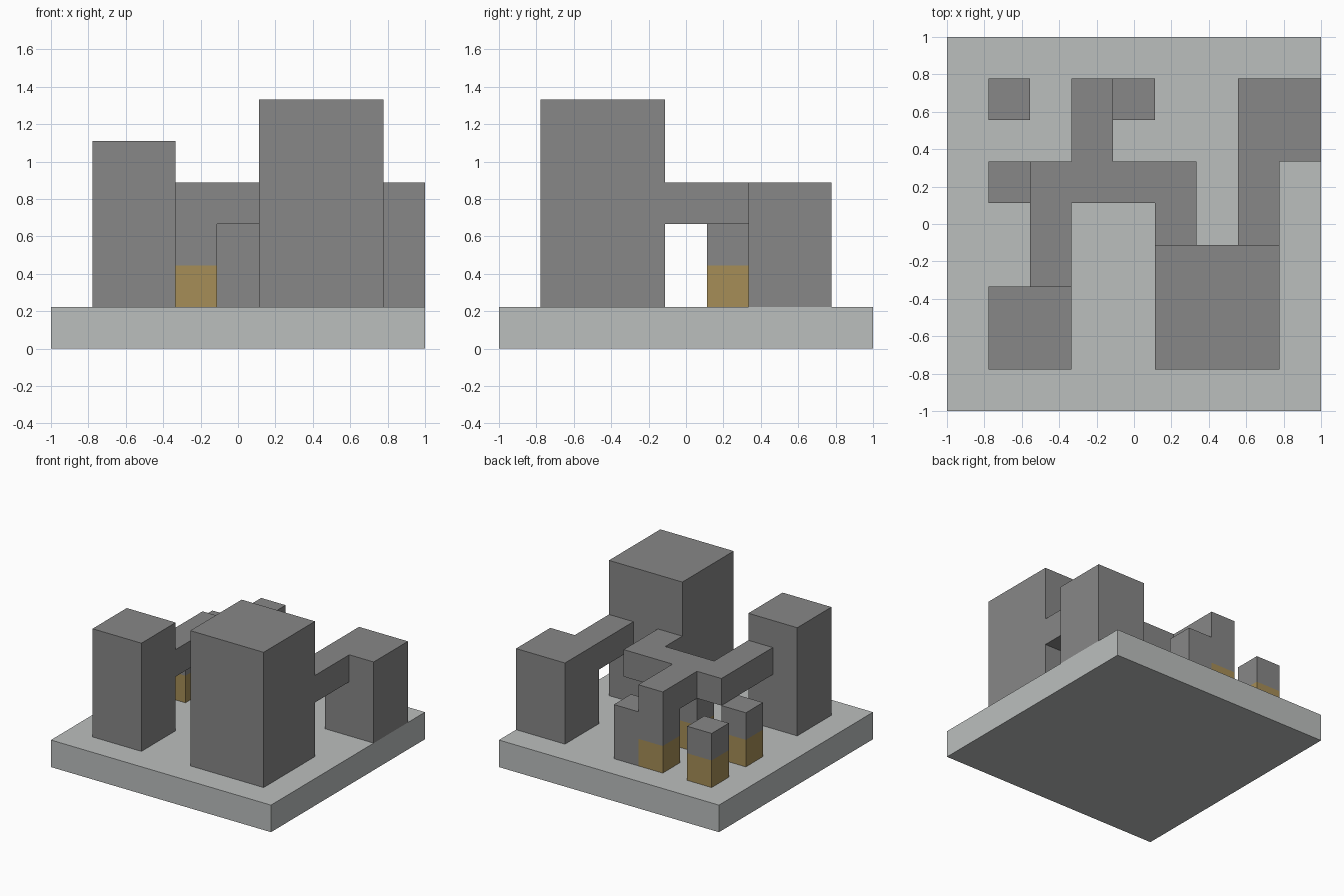
import bpy
import bmesh
from mathutils import Vector

cube = bpy.data.objects.get("Cube")
if cube:
    bpy.data.objects.remove(cube, do_unlink=True)

U = 2 / 9  # one grid cell; the plinth is nine cells wide


def material(name, colour):
    mat = bpy.data.materials.new(name)
    mat.use_nodes = True
    mat.diffuse_color = (*colour, 1)
    mat.node_tree.nodes["Principled BSDF"].inputs["Base Color"].default_value = (*colour, 1)
    return mat


PALE = material("pale stone", (0.50, 0.52, 0.515))
GREY = material("mid grey", (0.242, 0.242, 0.242))
GOLD = material("ochre", (0.38, 0.27, 0.095))


def prism(name, outline, z0, z1, mat):
    """Extrude a plan outline, given in cells, from level z0 to z1."""
    bm = bmesh.new()
    base = bm.faces.new([bm.verts.new(((x - 4.5) * U, (y - 4.5) * U, z0 * U))
                         for x, y in outline])
    top = bmesh.ops.extrude_face_region(bm, geom=[base])["geom"]
    bmesh.ops.translate(bm, vec=Vector((0, 0, (z1 - z0) * U)),
                        verts=[v for v in top if isinstance(v, bmesh.types.BMVert)])
    bmesh.ops.recalc_face_normals(bm, faces=bm.faces)
    mesh = bpy.data.meshes.new(name)
    bm.to_mesh(mesh)
    bm.free()
    mesh.materials.append(mat)
    obj = bpy.data.objects.new(name, mesh)
    bpy.context.collection.objects.link(obj)
    return obj


def block(name, x, y, z0, z1, mat=GREY, w=1, d=1):
    return prism(name, [(x, y), (x + w, y), (x + w, y + d), (x, y + d)], z0, z1, mat)


# Plinth
block("plinth", 0, 0, 0, 1, PALE, 9, 9)

# Large buildings
block("short_tower", 1, 1, 1, 5, GREY, 2, 2)
block("tall_tower", 5, 1, 1, 6, GREY, 3, 3)
block("back_building", 7, 6, 1, 4, GREY, 2, 2)

# Raised bridges
block("side_bridge", 7, 4, 3, 4, GREY, 1, 2)
prism("branching_bridge",
      [(2, 3), (3, 3), (3, 5), (5, 5), (5, 4), (6, 4), (6, 6),
       (4, 6), (4, 8), (3, 8), (3, 6), (2, 6)], 3, 4, GREY)

# Low blocks and bridge supports standing on ochre bases
for name, x, y in (("back_support", 3, 7), ("middle_support", 3, 5),
                   ("side_block", 1, 5), ("corner_block", 1, 7)):
    block(name + "_base", x, y, 1, 2, GOLD)
    block(name, x, y, 2, 3)

# Plain block beside the back support
block("plain_block", 4, 7, 1, 3)
